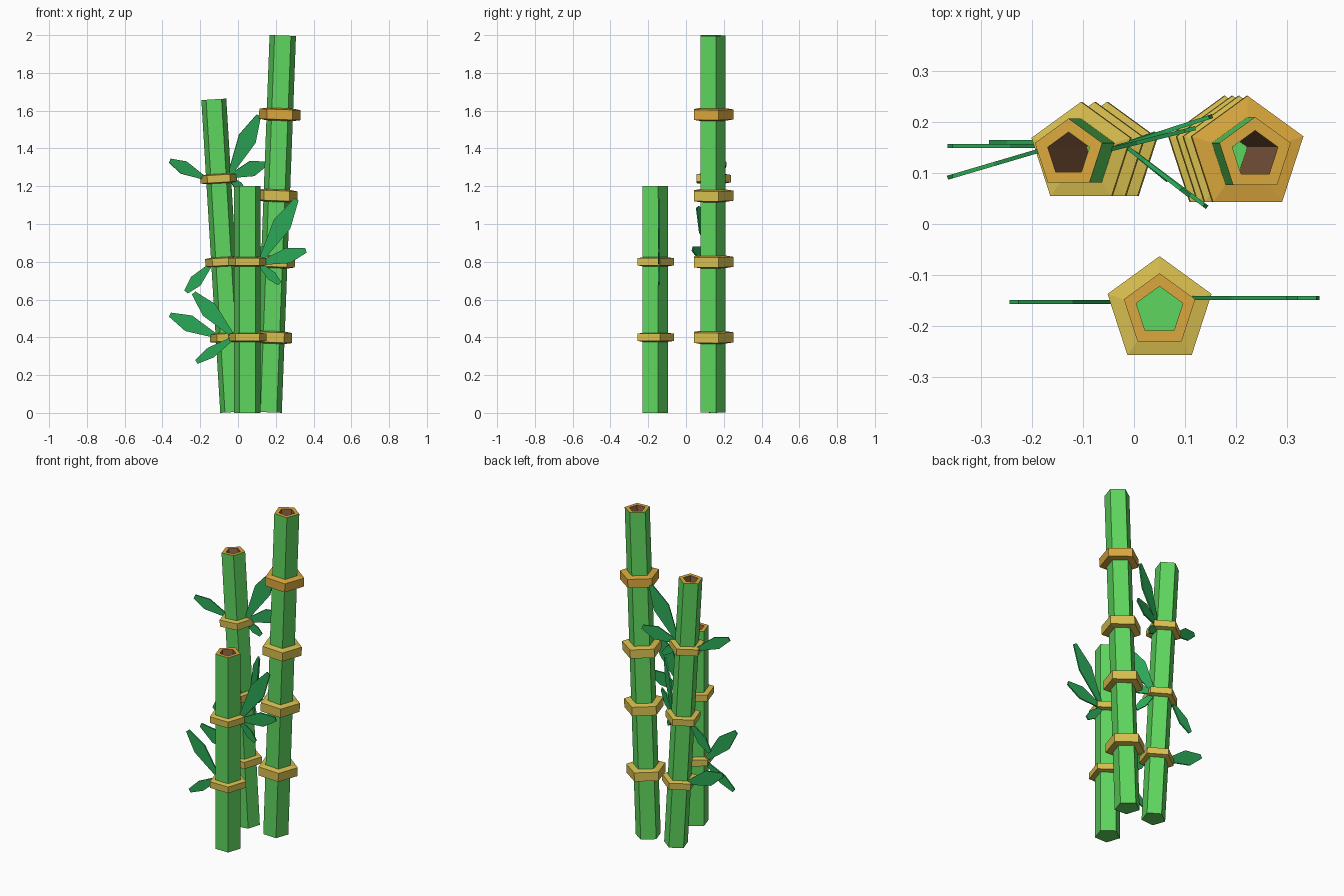
import bpy, bmesh, math
from mathutils import Vector, Matrix

if "Cube" in bpy.data.objects:
    bpy.data.objects.remove(bpy.data.objects["Cube"])


def srgb(r, g, b):
    return tuple(((c + 0.055) / 1.055) ** 2.4 for c in (r, g, b)) + (1.0,)


def mat(name, *c):
    m = bpy.data.materials.new(name)
    m.diffuse_color = srgb(*c)
    m.use_nodes = True
    m.node_tree.nodes["Principled BSDF"].inputs["Base Color"].default_value = m.diffuse_color
    return m


GREEN = mat("stalk green", 0.37, 0.84, 0.37)
LEAF = mat("leaf green", 0.17, 0.66, 0.34)
GOLD = mat("ring gold", 0.85, 0.75, 0.31)
ORANGE = mat("rim orange", 0.86, 0.66, 0.24)
BROWN = mat("hollow brown", 0.59, 0.41, 0.29)


def finish(bm, name, mats, matrix=Matrix()):
    me = bpy.data.meshes.new(name)
    bm.to_mesh(me)
    bm.free()
    for m in mats:
        me.materials.append(m)
    ob = bpy.data.objects.new(name, me)
    ob.matrix_world = matrix
    bpy.context.collection.objects.link(ob)
    return ob


def pentagon_lathe(name, profile, mats, matrix, cap_start=None, cap_end=None):
    """Sweep (radius, height, material of next band) around five sides, corner towards +y."""
    bm = bmesh.new()
    loops = []
    for r, h, _ in profile:
        angs = [math.radians(90 + 72 * i) for i in range(5)]
        loops.append([bm.verts.new((r * math.cos(a), r * math.sin(a), h)) for a in angs])
    for k in range(len(loops) - 1):
        for i in range(5):
            j = (i + 1) % 5
            f = bm.faces.new((loops[k][i], loops[k][j], loops[k + 1][j], loops[k + 1][i]))
            f.material_index = profile[k][2]
    if cap_start is not None:
        bm.faces.new(loops[0][::-1]).material_index = cap_start
    if cap_end is not None:
        bm.faces.new(loops[-1]).material_index = cap_end
    return finish(bm, name, mats, matrix)


def stalk(name, base, top, r, hole, ring_r, h_in, h_out, rings):
    base, top = Vector(base), Vector(top)
    axis = top - base
    rot = Vector((0, 0, 1)).rotation_difference(axis).to_matrix().to_4x4()
    L = axis.length
    # hollow cane: outer wall, rim, inner wall, floor
    pentagon_lathe(name + "_cane", [(r, 0, 0), (r, L, 1), (hole, L, 2), (hole, 0.4, 0)],
                   [GREEN, ORANGE, BROWN], Matrix.Translation(base) @ rot, 0, 0)
    # node rings
    for z, m in rings:
        p = base + axis * ((z - base.z) / axis.z)
        pentagon_lathe(name + "_ring", [(r - 0.012, -h_in / 2, 0), (ring_r, -h_out / 2, 0),
                                        (ring_r, h_out / 2, 0), (r - 0.012, h_in / 2, 0)],
                       [m], Matrix.Translation(p) @ rot)


stalk("short_stalk", (0.05, -0.17, 0), (0.05, -0.17, 1.2), 0.0735, 0.048,
      0.107, 0.052, 0.038, [(0.4, GOLD), (0.8, GOLD)])
stalk("tall_stalk", (0.162, 0.136, 0.003), (0.237, 0.136, 1.998), 0.0735, 0.047,
      0.115, 0.07, 0.053, [(0.4, GOLD), (0.8, GOLD), (1.15, GOLD), (1.58, ORANGE)])
stalk("middle_stalk", (-0.028, 0.137, 0.004), (-0.128, 0.137, 1.66), 0.0695, 0.043,
      0.102, 0.054, 0.04, [(0.4, GOLD), (0.8, GOLD), (1.24, GOLD)])


def leaf(start, tip, width, thick=0.008):
    """Thin upright blade, narrow at the stem, widest past the middle, blunt tip."""
    s, t = Vector(start), Vector(tip)
    d = t - s
    n = Vector((d.y, -d.x, 0)).normalized()
    side = n.cross(d).normalized()
    pts = [s + d * u + side * w for u, w in
           ((0, 0.008), (0.62, width), (1, 0.012), (1, -0.012), (0.62, -width), (0, -0.008))]
    bm = bmesh.new()
    a = [bm.verts.new(p - n * thick / 2) for p in pts]
    b = [bm.verts.new(p + n * thick / 2) for p in pts]
    bm.faces.new(a)
    bm.faces.new(b[::-1])
    for i in range(6):
        j = (i + 1) % 6
        bm.faces.new((a[i], b[i], b[j], a[j]))
    bmesh.ops.recalc_face_normals(bm, faces=bm.faces)
    finish(bm, "leaf", [LEAF])


# short stalk leaves
leaf((0.11, -0.145, 0.79), (0.31, -0.145, 1.13), 0.05)
leaf((0.11, -0.145, 0.79), (0.36, -0.145, 0.86), 0.042)
leaf((0.11, -0.145, 0.79), (0.22, -0.145, 0.685), 0.026)
leaf((-0.02, -0.153, 0.4), (-0.235, -0.153, 0.635), 0.045)
leaf((-0.02, -0.153, 0.4), (-0.22, -0.153, 0.27), 0.03)
# middle stalk leaves, upper node
leaf((-0.05, 0.145, 1.25), (0.11, 0.185, 1.575), 0.05)
leaf((-0.05, 0.145, 1.25), (0.15, 0.21, 1.32), 0.042)
leaf((-0.05, 0.145, 1.25), (0.035, 0.175, 1.17), 0.024)
leaf((-0.17, 0.148, 1.24), (-0.36, 0.092, 1.335), 0.036)
# middle stalk leaves, central node
leaf((-0.02, 0.155, 0.8), (0.10, 0.062, 1.09), 0.048)
leaf((-0.02, 0.155, 0.8), (0.14, 0.035, 0.87), 0.04)
leaf((-0.02, 0.155, 0.8), (0.06, 0.09, 0.7), 0.024)
leaf((-0.14, 0.16, 0.79), (-0.275, 0.16, 0.64), 0.034)
# middle stalk leaves, lower node
leaf((-0.10, 0.153, 0.4), (-0.36, 0.153, 0.52), 0.045)
